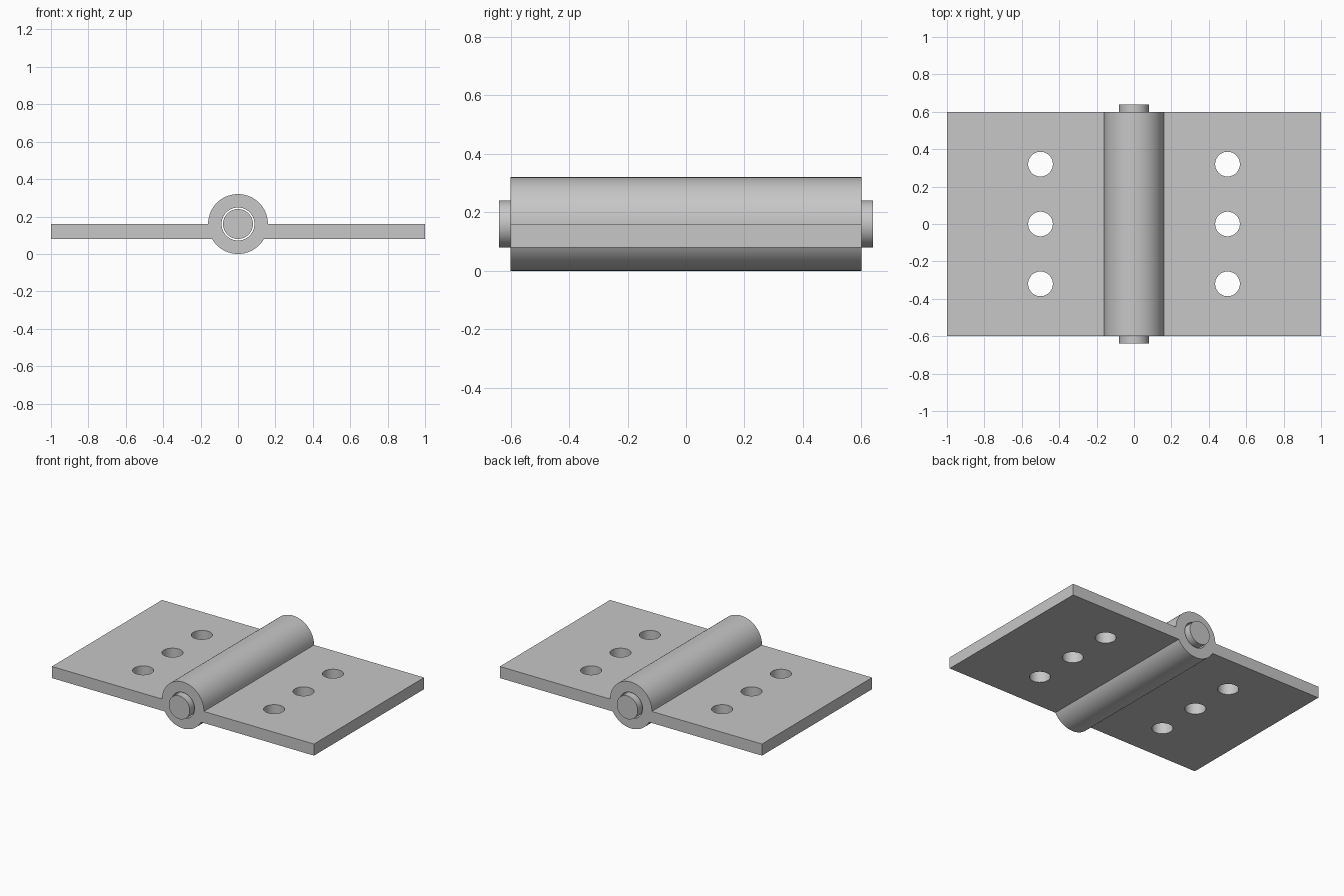
import bpy
import bmesh
from math import sin, cos, radians
from mathutils import Matrix

cube = bpy.data.objects.get("Cube")
if cube:
    bpy.data.objects.remove(cube)

AXIS_Z = 0.16     # height of the hinge axis
BARREL_R = 0.16
BORE_R = 0.088
PIN_R = 0.08
HALF_LEN = 0.6
LEAF_LOW, LEAF_TOP = 0.08, 0.16

steel = bpy.data.materials.new("grey_steel")
steel.use_nodes = True
colour = (0.57, 0.57, 0.57, 1)
steel.diffuse_color = colour
steel.node_tree.nodes["Principled BSDF"].inputs["Base Color"].default_value = colour


def make_object(name, bm):
    bmesh.ops.recalc_face_normals(bm, faces=bm.faces)
    mesh = bpy.data.meshes.new(name)
    bm.to_mesh(mesh)
    bm.free()
    mesh.materials.append(steel)
    obj = bpy.data.objects.new(name, mesh)
    bpy.context.collection.objects.link(obj)
    return obj


def activate(obj):
    bpy.ops.object.select_all(action="DESELECT")
    obj.select_set(True)
    bpy.context.view_layer.objects.active = obj


def cylinder(bm, radius, length, place, sides=64):
    bmesh.ops.create_cone(bm, cap_ends=True, segments=sides, radius1=radius,
                          radius2=radius, depth=length, matrix=place)


def arc(start, end, steps):
    angles = [radians(start + (end - start) * i / steps) for i in range(steps + 1)]
    return [(BARREL_R * cos(a), AXIS_Z + BARREL_R * sin(a)) for a in angles]


along_y = Matrix.Translation((0, 0, AXIS_Z)) @ Matrix.Rotation(radians(90), 4, "X")

# Both leaves and the barrel as one extruded profile
profile = [(1, LEAF_LOW), (1, LEAF_TOP)] + arc(0, 180, 40)
profile += [(-1, LEAF_TOP), (-1, LEAF_LOW)] + arc(210, 330, 28)
bm = bmesh.new()
face = bm.faces.new([bm.verts.new((x, -HALF_LEN, z)) for x, z in profile])
extruded = bmesh.ops.extrude_face_region(bm, geom=[face], use_keep_orig=True)
moved = [v for v in extruded["geom"] if isinstance(v, bmesh.types.BMVert)]
bmesh.ops.translate(bm, verts=moved, vec=(0, 2 * HALF_LEN, 0))
leaves = make_object("hinge_leaves", bm)

# Cutter for the pin bore and the screw holes
bm = bmesh.new()
cylinder(bm, BORE_R, 2, along_y)
for x in (-0.5, 0.5):
    for y in (-0.32, 0, 0.32):
        cylinder(bm, 0.066, 0.4, Matrix.Translation((x, y, 0.12)), 48)
cutter = make_object("hole_cutter", bm)
cutter.hide_render = True

cut = leaves.modifiers.new("holes", "BOOLEAN")
cut.operation = "DIFFERENCE"
cut.solver = "EXACT"
cut.object = cutter
activate(leaves)
bpy.ops.object.modifier_apply(modifier=cut.name)
bpy.data.objects.remove(cutter)

# Pin protruding from both ends of the barrel
bm = bmesh.new()
cylinder(bm, PIN_R, 1.28, along_y)
pin = make_object("hinge_pin", bm)

for obj in (leaves, pin):
    activate(obj)
    bpy.ops.object.shade_smooth_by_angle(angle=radians(25))
